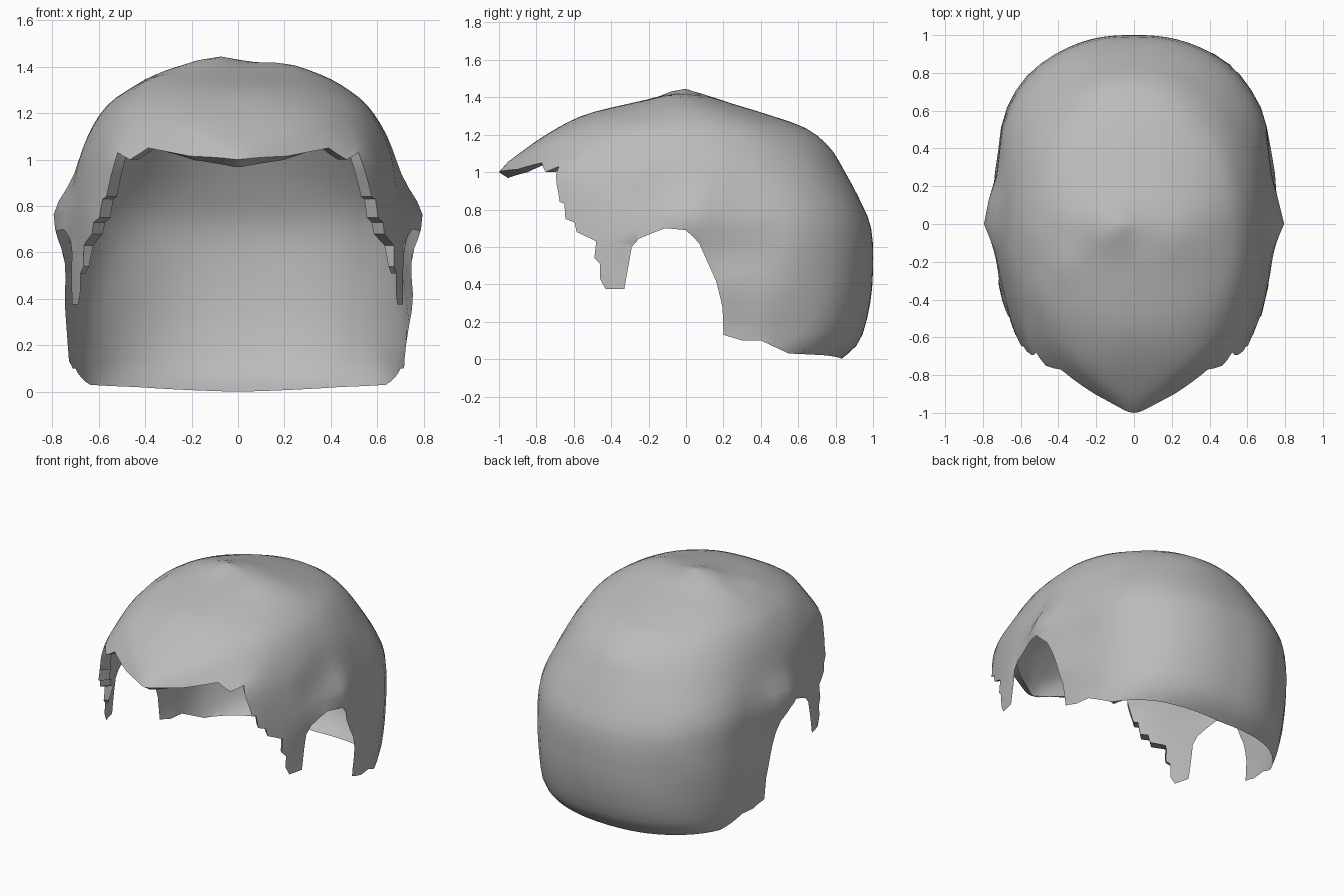
import bpy, bmesh, math
from mathutils import Vector, noise
from mathutils.geometry import delaunay_2d_cdt

if "Cube" in bpy.data.objects:
    bpy.data.objects.remove(bpy.data.objects["Cube"])

# Horizontal sections from crown to nape: height, front y, back y, half width
SECTIONS = [
    (1.42, 0, 0, 0), (1.405, -.12, .12, .22), (1.365, -.31, .25, .36),
    (1.31, -.53, .43, .46), (1.235, -.69, .64, .56), (1.13, -.85, .77, .63),
    (1.0, -1, .85, .68), (.85, -1, .93, .715), (.70, -1, .99, .735),
    (.5, -1, 1, .74), (.3, -1, .985, .735), (.1, -1, .93, .72), (0, -1, .83, .71)]
LAST = len(SECTIONS) - 1

# Lower hairline seen from the side (y, z): fringe, sideburn, ear gap, nape
RIM = [(-1, 1.0), (-.9, 1.015), (-.77, 1.05), (-.75, 1.0), (-.68, 1.03),
       (-.675, .84), (-.65, .83), (-.645, .75), (-.595, .73), (-.585, .68),
       (-.48, .63), (-.49, .54), (-.46, .51), (-.46, .43), (-.43, .375),
       (-.33, .375), (-.29, .60), (-.25, .645), (-.11, .70), (0, .69),
       (.07, .62), (.16, .42), (.195, .28), (.20, .13), (.30, .10),
       (.40, .10), (.55, .03), (.75, .02), (9, 0)]
ANGLE_UNIT = math.radians(12)


def section(t):
    """Smoothly interpolated section at row position t."""
    i = min(int(t), LAST - 1)
    f = t - i
    p = [SECTIONS[min(max(i + k, 0), LAST)] for k in (-1, 0, 1, 2)]
    return [.5 * (2 * b + (c - a) * f + (2 * a - 5 * b + 4 * c - d) * f * f
                  + (3 * b - a - 3 * c + d) * f ** 3) for a, b, c, d in zip(*p)]


def row_at(z):
    lo, hi = 0, LAST
    for _ in range(40):
        mid = (lo + hi) / 2
        if section(mid)[0] > z:
            lo = mid
        else:
            hi = mid
    return lo


def rim_param(y, z):
    t = row_at(z)
    _, front, back, _ = section(t)
    s = -y / front if y < 0 else y / back
    return Vector((math.asin(max(-1, min(1, s))) / ANGLE_UNIT, t))


def ramp(v, a, b):
    f = max(0, min(1, (v - a) / (b - a)))
    return f * f * (3 - 2 * f)


def bump(p, centre, size):
    return math.exp(-(p - Vector(centre)).length_squared / size ** 2)


def surface(u, t, side):
    z, front, back, w = section(t)
    a = u * ANGLE_UNIT
    s, c = math.sin(a), max(0, math.cos(a))
    if s < 0:                                   # pointed fringe, full forehead
        e = .75 + .15 * ramp(z, 1.2, 1.4)
        point = 6 * (1 - .9 * ramp(z, 1.0, 1.18))
        x, y = w * c ** e * (1 - point * max(0, -s - .65) ** 2), -front * s
    else:                                       # fuller towards the nape
        low = 1 - ramp(z, .75, 1.28)
        e = low * (.78 * s ** 1.3) + (1 - low) * 1.0
        x, y = w * c ** e, back * s
    p = Vector((x, y, z))
    # swelling above the ear, flared edge and hollow behind it
    p.x += (.07 * bump(p, (.74, .03, .77), .13) + .015 * bump(p, (.73, .2, .42), .12)
            - .03 * bump(p, (.7, .33, .57), .12))
    p.x *= side
    # uneven tufts on the crown
    p.z += .03 * bump(p, (-.1, -.02, 1.41), .10) + .01 * bump(p, (.2, -.08, 1.38), .12)
    p.z += .015 * bump(p, (-.38, -.22, 1.33), .08)
    n = noise.noise(p * 4) * .012 * min(1, abs(p.x) * 5)
    if z > .12:
        p.x += n * side
    return p


# Outline of half the hair in (angle, row) space
corners = [rim_param(y, z) for y, z in RIM]
top = 90 / 12
corners += [Vector((top, 0)), Vector((-top, 0))]
outline = []
for a, b in zip(corners, corners[1:] + corners[:1]):
    n = max(1, math.ceil((b - a).length / .4))
    outline += [a.lerp(b, i / n) for i in range(n)]
# Columns crowd towards the middle line, where the outline turns fastest
cols = [top * math.sin(i / 18 * math.pi / 2) for i in range(-17, 18)]
inner = [Vector((u, .4 * j)) for u in cols for j in range(1, 31)]
pts, _, tris, *_ = delaunay_2d_cdt(outline + inner, [], [list(range(len(outline)))], 1, 1e-5)

# Hair shell, both halves
bm = bmesh.new()
for side in (1, -1):
    vs = [bm.verts.new(surface(p.x, max(0, min(LAST, p.y)), side)) for p in pts]
    for f in tris:
        bm.faces.new([vs[i] for i in (f if side == 1 else reversed(f))])
bmesh.ops.remove_doubles(bm, verts=bm.verts[:], dist=.0008)
bmesh.ops.dissolve_degenerate(bm, edges=bm.edges[:], dist=.0002)
bmesh.ops.delete(bm, geom=[v for v in bm.verts if not v.link_faces], context='VERTS')

# Turned-in lip along the fringe and sideburns, fading out at the tips
edge = [e for e in bm.edges if e.is_boundary
        and all(v.co.y < -.45 and .45 < v.co.z < 1.1 for v in e.verts)]
lip = bmesh.ops.extrude_edge_only(bm, edges=edge)['geom']
for v in lip:
    if isinstance(v, bmesh.types.BMVert):
        drop = max(0, min(1, (-v.co.y - .8) / .2))
        fade = .3 + .7 * ramp(v.co.z, .45, .75)
        v.co = Vector((v.co.x * (1 - .08 * fade), v.co.y + .05 * fade, v.co.z - .033 * drop))

bmesh.ops.recalc_face_normals(bm, faces=bm.faces[:])
mid = Vector((0, 0, .6))
if sum(f.normal.dot(f.calc_center_median() - mid) * f.calc_area() for f in bm.faces) < 0:
    bmesh.ops.reverse_faces(bm, faces=bm.faces[:])

mesh = bpy.data.meshes.new("hair")
bm.to_mesh(mesh)
bm.free()
hair = bpy.data.objects.new("hair", mesh)
bpy.context.collection.objects.link(hair)
grey = bpy.data.materials.new("plain grey")
grey.diffuse_color = (.5, .5, .5, 1)
grey.use_nodes = True
grey.node_tree.nodes["Principled BSDF"].inputs["Base Color"].default_value = grey.diffuse_color
mesh.materials.append(grey)
bpy.context.view_layer.objects.active = hair
hair.select_set(True)
bpy.ops.object.shade_smooth_by_angle(angle=math.radians(45))
